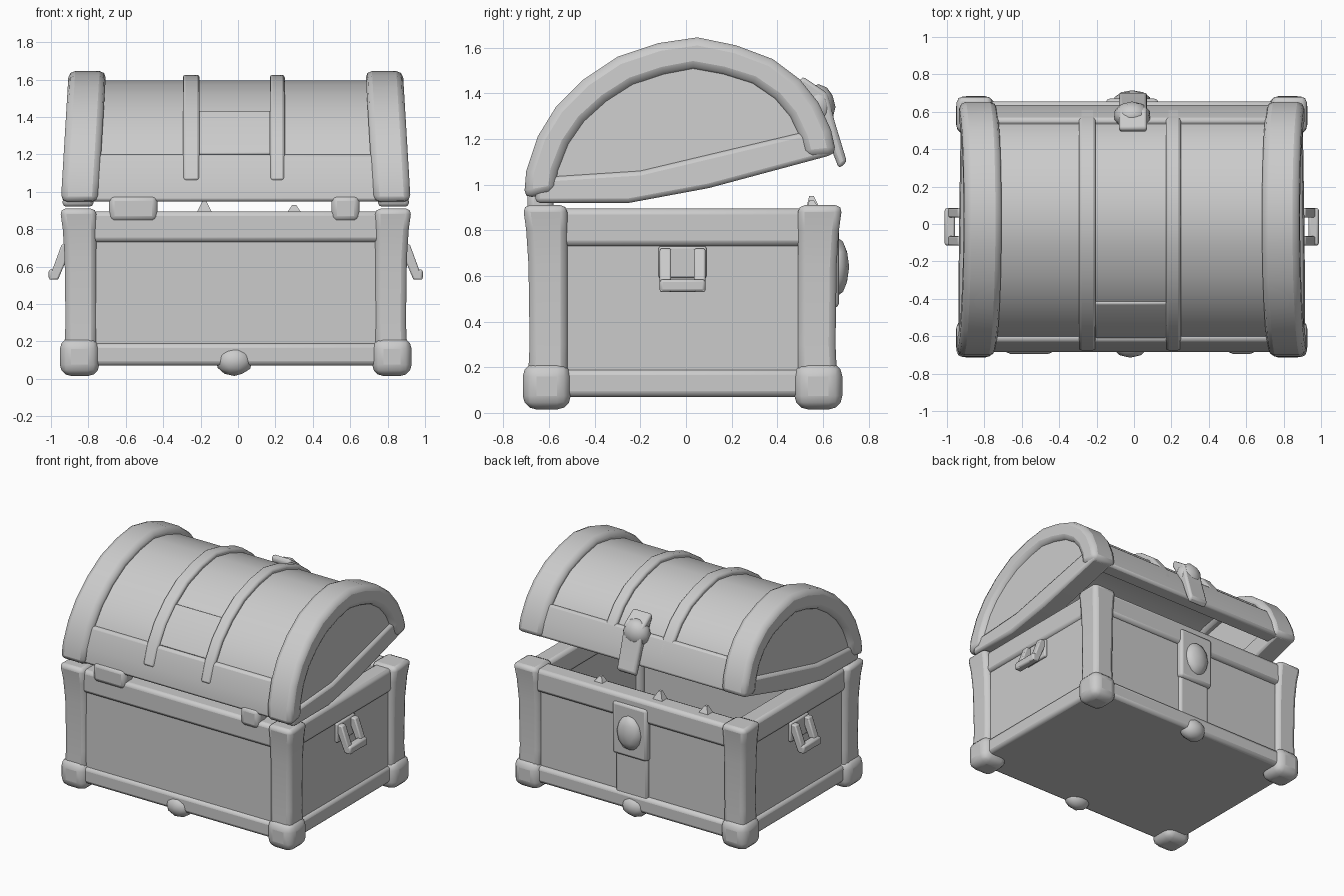
import bpy, bmesh, math
from mathutils import Vector

old = bpy.data.objects.get("Cube")
if old:
    bpy.data.objects.remove(old, do_unlink=True)

grey = bpy.data.materials.new("plain grey")
grey.use_nodes = True
colour = (0.6, 0.6, 0.6, 1)
grey.diffuse_color = colour
grey.node_tree.nodes["Principled BSDF"].inputs["Base Color"].default_value = colour
SIDES = (("left", 1), ("right", -1))


def span(s, a, b):
    """Range of x on side s; the chest sits slightly to its right."""
    return sorted((s * a - 0.012, s * b - 0.012))


def finish(name, bm, bevel=0.0, segments=2):
    """Turn a bmesh into a shaded object with softened edges."""
    bmesh.ops.recalc_face_normals(bm, faces=bm.faces)
    mesh = bpy.data.meshes.new(name)
    bm.to_mesh(mesh)
    bm.free()
    mesh.materials.append(grey)
    obj = bpy.data.objects.new(name, mesh)
    bpy.context.collection.objects.link(obj)
    if bevel:
        mod = obj.modifiers.new("soft edges", "BEVEL")
        mod.width, mod.segments = bevel, segments
        mod.limit_method, mod.angle_limit = "ANGLE", math.radians(40)
    bpy.ops.object.select_all(action="DESELECT")
    obj.select_set(True)
    bpy.context.view_layer.objects.active = obj
    bpy.ops.object.shade_smooth_by_angle(angle=math.radians(40))


def loft(name, sections, bevel=0.0, segments=2):
    """Stack of rectangles given as (z, x0, x1, y0, y1)."""
    bm = bmesh.new()
    rings = [[bm.verts.new((x, y, z)) for x, y in ((a, c), (b, c), (b, d), (a, d))]
             for z, a, b, c, d in sections]
    for low, high in zip(rings, rings[1:]):
        for i in range(4):
            j = (i + 1) % 4
            bm.faces.new((low[i], low[j], high[j], high[i]))
    bm.faces.new(rings[0])
    bm.faces.new(rings[-1])
    finish(name, bm, bevel, segments)


def box(name, x0, x1, y0, y1, z0, z1, bevel=0.015, segments=2):
    loft(name, [(z0, x0, x1, y0, y1), (z1, x0, x1, y0, y1)], bevel, segments)


def prism(name, points, x0, x1, bevel=0.0, lean=0.0):
    """Side outline in (y, z) extruded across x, leaning sideways with height."""
    bm = bmesh.new()
    left, right = [[bm.verts.new((x + lean * (z - 0.95), y, z)) for y, z in points]
                   for x in (x0, x1)]
    bm.faces.new(left)
    bm.faces.new(right)
    for i in range(len(points)):
        j = (i + 1) % len(points)
        bm.faces.new((left[i], left[j], right[j], right[i]))
    finish(name, bm, bevel)


def knob(name, location, scale):
    bm = bmesh.new()
    bmesh.ops.create_icosphere(bm, subdivisions=2, radius=1)
    for v in bm.verts:
        v.co = Vector(v.co[i] * scale[i] + location[i] for i in range(3))
    finish(name, bm)


# Hollow body: floor, long walls and end walls
box("body_floor", -0.87, 0.85, -0.64, 0.62, 0.07, 0.13)
for end, y0, y1 in (("front", -0.665, -0.57), ("back", 0.53, 0.625)):
    box(end + "_wall", -0.87, 0.85, y0, y1, 0.08, 0.87)
for side, s in SIDES:
    box(side + "_wall", *span(s, 0.78, 0.88), -0.62, 0.58, 0.08, 0.87)

# Rails framing each wall
for level, z0, z1 in (("bottom", 0.07, 0.19), ("top", 0.73, 0.895)):
    box(level + "_front_rail", -0.8, 0.8, -0.685, -0.55, z0, z1, 0.025)
    box(level + "_back_rail", -0.8, 0.8, 0.51, 0.655, z0, z1, 0.025)
    for side, s in SIDES:
        box(f"{level}_{side}_rail", *span(s, 0.76, 0.9), -0.6, 0.56, z0, z1, 0.025)

# Corner posts with a slight waist, and chunky feet
for side, s in SIDES:
    for end, out, inn in (("front", -0.685, -0.52), ("back", 0.655, 0.49)):
        d = math.copysign(1, out)
        sections = []
        for z, flare in ((0.09, 0.01), (0.3, 0), (0.65, 0.005), (0.8, 0.015), (0.91, 0.03)):
            ys = sorted((inn, out + d * flare))
            sections.append((z, *span(s, 0.745, 0.91 + flare), *ys))
        loft(f"{end}_{side}_post", sections, 0.03)
        box(f"{end}_{side}_foot", *span(s, 0.73, 0.94),
            *sorted((out + d * 0.03, out - d * 0.18)), 0.015, 0.22, 0.06, 3)

# Small middle feet under the long sides, and an upright on the lock side
for end, y in (("front", -0.64), ("back", 0.61)):
    knob(end + "_middle_foot", (-0.02, y, 0.095), (0.1, 0.075, 0.08))
box("back_upright", -0.14, 0.12, 0.58, 0.645, 0.15, 0.8, 0.02)

# Lid outline from the hinge edge over the crown to the opening edge
OUTLINE = [(-0.71, 0.94), (-0.70, 1.06), (-0.65, 1.21), (-0.57, 1.34), (-0.45, 1.46),
           (-0.3, 1.56), (-0.12, 1.62), (0.05, 1.645), (0.22, 1.61), (0.38, 1.55),
           (0.5, 1.46), (0.58, 1.36), (0.635, 1.24), (0.66, 1.13)]
CENTRE = Vector((-0.03, 1.06))


def inset(depth, start=0, stop=None):
    """Lid outline pulled inwards by depth."""
    result = []
    for p in OUTLINE[start:stop]:
        v = Vector(p) - CENTRE
        result.append(tuple(CENTRE + v * (1 - depth / v.length)))
    return result


def lid_band(name, x0, x1, outer, inner, start=0, stop=None, bevel=0.0, lean=0.0):
    outline = inset(outer, start, stop) + inset(inner, start, stop)[::-1]
    prism(name, outline, x0, x1, bevel, lean)


lid_band("lid_shell", -0.83, 0.81, 0.05, 0.12)
lid_band("lid_front_rail", -0.8, 0.78, 0.025, 0.13, 0, 3, 0.02)
lid_band("lid_back_rail", -0.8, 0.78, 0.02, 0.13, -3, None, 0.02)
lid_band("lid_right_strap", -0.295, -0.205, 0.02, 0.08, 1, -1, 0.015)
lid_band("lid_left_strap", 0.17, 0.25, 0.02, 0.08, 1, -1, 0.015)
lid_band("lid_front_plate", -0.21, 0.175, 0.038, 0.08, 2, 5, 0.01)
for side, s in SIDES:
    lean = -0.06 * s
    lid_band(side + "_lid_rib", *span(s, 0.735, 0.935), 0, 0.14, bevel=0.035, lean=lean)
    prism(side + "_lid_end", inset(0.06), *span(s, 0.8, 0.905), lean=lean)
    prism(side + "_lid_sill", [(-0.66, 0.92), (-0.25, 0.92), (0.1, 0.985), (0.64, 1.13),
                               (0.6, 1.25), (-0.2, 1.06), (-0.66, 1.03)],
          *span(s, 0.76, 0.925), 0.02, lean)

# Hinge blocks joining lid and body
for side, x0, x1 in (("right", -0.69, -0.43), ("left", 0.5, 0.65)):
    box(side + "_hinge", x0, x1, -0.695, -0.58, 0.84, 0.98, 0.03)

# Latch on the lid and lock plate on the body
prism("latch_tongue", [(0.49, 1.44), (0.51, 1.475), (0.62, 1.4), (0.65, 1.28), (0.705, 1.1),
                       (0.67, 1.07), (0.6, 1.25)], -0.08, 0.07, 0.015)
knob("latch_boss", (-0.01, 0.58, 1.34), (0.1, 0.075, 0.1))
box("lock_plate", -0.15, 0.13, 0.61, 0.67, 0.46, 0.84, 0.02)
knob("lock_boss", (-0.01, 0.66, 0.64), (0.1, 0.055, 0.13))

# Carrying handles: a mounting plate with a drooping flared pull
for side, s in SIDES:
    box(side + "_handle_plate", *span(s, 0.86, 0.9), -0.12, 0.09, 0.59, 0.73, 0.01)
    for y in (-0.09, 0.06):
        loft(side + "_handle_arm", [(0.53, *span(s, 0.95, 1.0), y - 0.025, y + 0.025),
                                    (0.72, *span(s, 0.87, 0.93), y - 0.025, y + 0.025)],
             0.008)
    box(side + "_handle_grip", *span(s, 0.945, 1.0), -0.115, 0.085, 0.53, 0.585, 0.012)

# Splinters standing on the opening rim
for x, top in ((-0.55, 0.94), (-0.18, 0.95), (0.3, 0.93)):
    loft("rim_splinter", [(0.87, x - 0.05, x + 0.05, 0.52, 0.6),
                          (top, x - 0.01, x + 0.01, 0.54, 0.56)])
